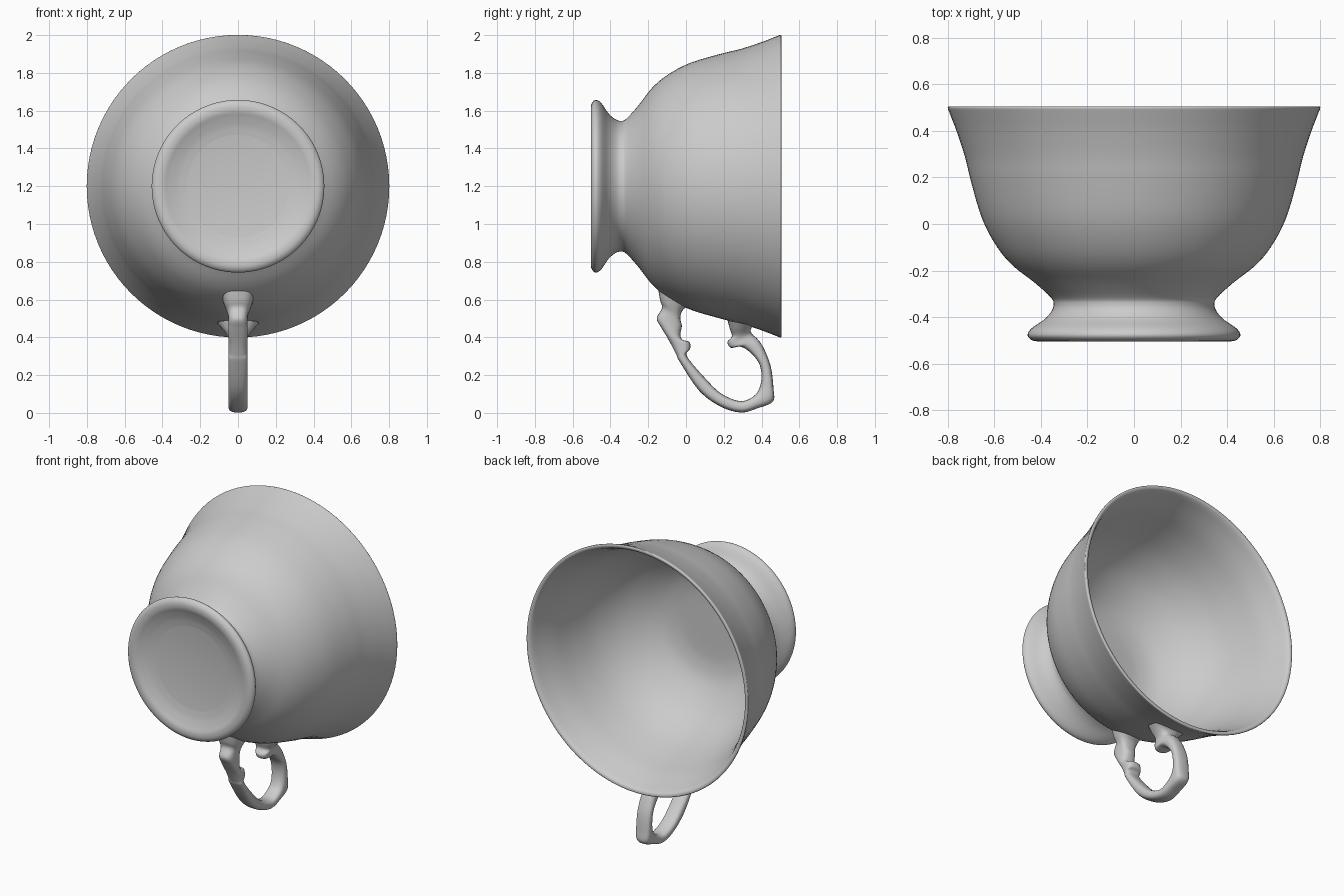
import bpy, bmesh, math
from mathutils import Vector

if "Cube" in bpy.data.objects:
    bpy.data.objects.remove(bpy.data.objects["Cube"], do_unlink=True)

# One glaze colour for the whole cup
glaze = bpy.data.materials.new("grey_porcelain")
glaze.use_nodes = True
glaze.diffuse_color = (0.6, 0.6, 0.6, 1)
glaze.node_tree.nodes["Principled BSDF"].inputs["Base Color"].default_value = glaze.diffuse_color

AXIS_Z = 1.2      # height of the cup's horizontal axis


def spline(rows, steps):
    """Smooth Catmull-Rom curve through rows of any number of values."""
    rows = [Vector(r) for r in rows]
    last = len(rows) - 1
    result = []
    for i in range(last):
        a, b, c, d = (rows[min(max(i + k, 0), last)] for k in (-1, 0, 1, 2))
        for s in range(steps):
            t = s / steps
            tangent_b, tangent_c = (c - a) / 2, (d - b) / 2
            result.append(b + tangent_b * t
                          + (3 * (c - b) - 2 * tangent_b - tangent_c) * t ** 2
                          + (2 * (b - c) + tangent_b + tangent_c) * t ** 3)
    result.append(rows[last])
    return result


def skin(name, rings):
    """Join equal rings of points into a smooth tube with closed ends."""
    bm = bmesh.new()
    loops = [[bm.verts.new(p) for p in ring] for ring in rings]
    count = len(loops[0])
    for first, second in zip(loops, loops[1:]):
        for k in range(count):
            n = (k + 1) % count
            bm.faces.new((first[k], first[n], second[n], second[k]))
    for end in (loops[0], loops[-1]):
        bm.faces.new(end)
    bmesh.ops.recalc_face_normals(bm, faces=bm.faces)
    mesh = bpy.data.meshes.new(name)
    bm.to_mesh(mesh)
    bm.free()
    obj = bpy.data.objects.new(name, mesh)
    bpy.context.collection.objects.link(obj)
    mesh.materials.append(glaze)
    bpy.ops.object.select_all(action="DESELECT")
    obj.select_set(True)
    bpy.context.view_layer.objects.active = obj
    bpy.ops.object.shade_smooth_by_angle(angle=math.radians(50))


def turned(name, profile, sides=96):
    """Revolve (y, radius) points about the cup's axis."""
    angles = [math.tau * k / sides for k in range(sides)]
    skin(name, [[(r * math.sin(a), y, AXIS_Z + r * math.cos(a)) for a in angles]
                for y, r in profile])


# Bowl and foot: recessed base, flared foot, waist, outer wall, lip, inner wall
underside = [(-.465, .01), (-.465, .27)]
outside = [(-.466, .275), (-.475, .32), (-.49, .365), (-.503, .4), (-.501, .435), (-.48, .457),
           (-.45, .442), (-.41, .385), (-.375, .355), (-.345, .346), (-.315, .358),
           (-.25, .43), (-.18, .52), (-.1, .588), (.02, .652), (.18, .7), (.29, .727),
           (.4, .763), (.47, .79), (.5, .801), (.506, .792)]
inside = [(.502, .779), (.485, .768), (.44, .75), (.34, .713), (.2, .675), (.05, .625),
          (-.08, .55), (-.17, .46), (-.235, .36), (-.262, .27), (-.27, .18), (-.27, .01)]
turned("cup_bowl", underside + spline(outside, 4) + spline(inside, 4))

# Handle: outer edge (y, z), inner edge (y, z) and half width along its length;
# it starts as a flared root, bends round the loop and curls into a scroll at the rim
sections = [(-.15, .675, .02, .575, .09), (-.138, .6, -.02, .54, .07),
            (-.127, .555, -.03, .5, .055), (-.155, .5, -.022, .46, .05),
            (-.13, .45, -.03, .415, .05), (-.1, .4, -.018, .387, .05),
            (-.075, .355, .018, .375, .05), (-.05, .305, .022, .34, .05),
            (-.03, .265, .005, .3, .05), (.07, .117, .1, .185, .05),
            (.18, .035, .19, .1, .05), (.29, .002, .29, .062, .05),
            (.38, .025, .36, .09, .05), (.46, .06, .39, .135, .05),
            (.463, .13, .4, .2, .05), (.45, .24, .385, .265, .05),
            (.42, .325, .34, .32, .05), (.395, .37, .29, .35, .05),
            (.375, .395, .237, .345, .05), (.355, .412, .22, .375, .05),
            (.343, .43, .243, .405, .06), (.345, .447, .232, .445, .085),
            (.36, .462, .22, .49, .11)]


def rounded(value):
    """Flatten a circle into a soft-cornered oblong."""
    return math.copysign(abs(value) ** 0.75, value)


rings = []
for oy, oz, iy, iz, half in spline(sections, 5):
    middle = Vector((0, oy + iy, oz + iz)) / 2
    reach = Vector((0, oy - iy, oz - iz)) / 2
    turns = [math.tau * k / 24 for k in range(24)]
    rings.append([middle + reach * rounded(math.cos(a)) + Vector((half * rounded(math.sin(a)), 0, 0))
                  for a in turns])
skin("handle_loop", rings)
